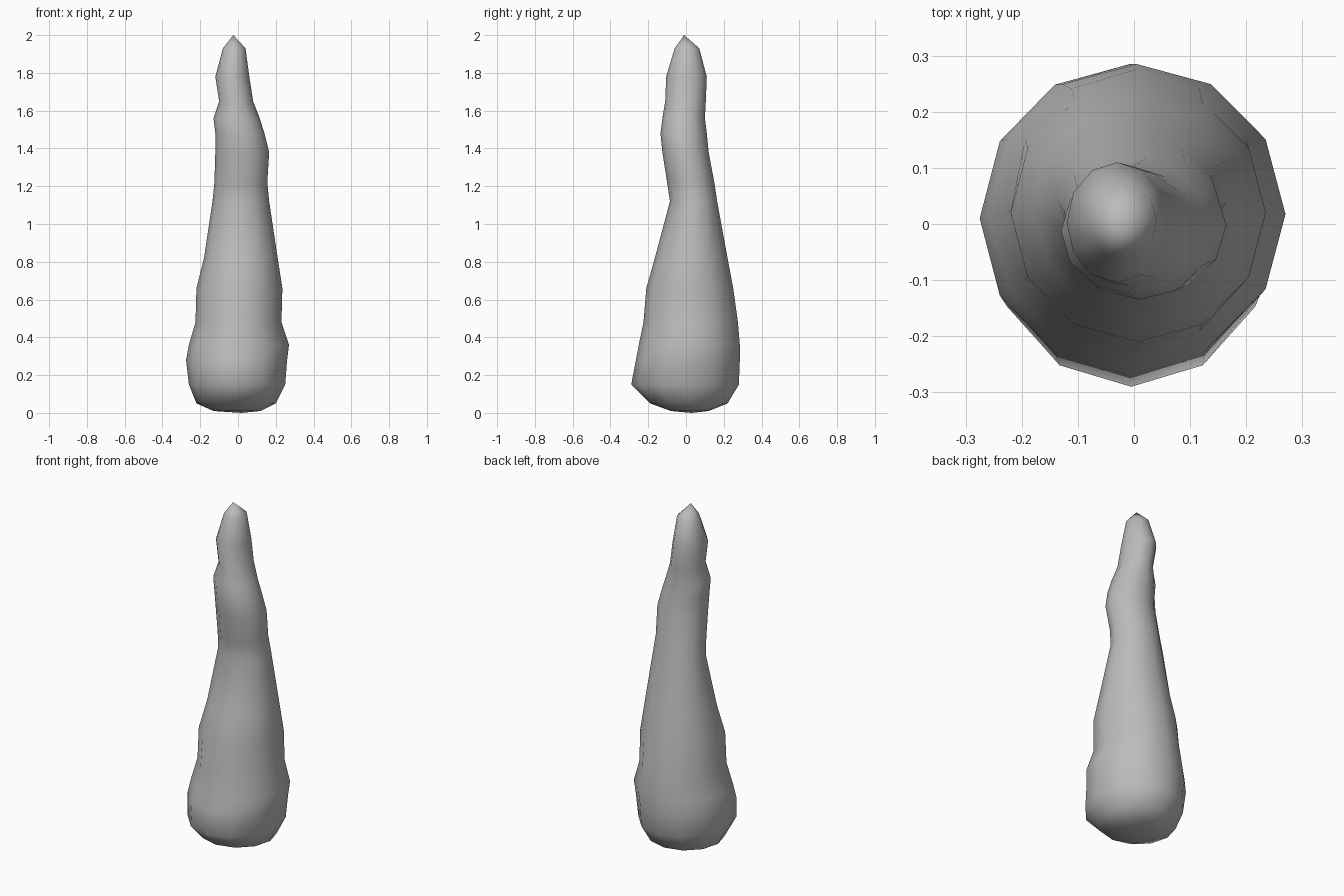
import bpy, bmesh, math

cube = bpy.data.objects.get("Cube")
if cube:
    bpy.data.objects.remove(cube)

SIDES = 12

# Cross-sections from base to tip: height, x min, x max, y min, y max
SECTIONS = [
    (0.01, -0.13, 0.12, -0.08, 0.12),
    (0.05, -0.22, 0.20, -0.19, 0.22),
    (0.15, -0.26, 0.25, -0.29, 0.28),
    (0.28, -0.275, 0.26, -0.265, 0.285),
    (0.36, -0.26, 0.27, -0.25, 0.285),
    (0.48, -0.225, 0.23, -0.225, 0.275),
    (0.66, -0.22, 0.235, -0.21, 0.25),
    (0.82, -0.18, 0.21, -0.165, 0.22),
    (1.12, -0.135, 0.165, -0.085, 0.165),
    (1.22, -0.125, 0.155, -0.10, 0.15),
    (1.38, -0.12, 0.165, -0.125, 0.12),
    (1.48, -0.12, 0.14, -0.135, 0.11),
    (1.56, -0.13, 0.115, -0.125, 0.10),
    (1.65, -0.10, 0.08, -0.11, 0.105),
    (1.78, -0.12, 0.06, -0.105, 0.11),
    (1.93, -0.08, 0.04, -0.06, 0.07),
]

# One plain stone grey
grey = bpy.data.materials.new("stone grey")
grey.use_nodes = True
colour = (0.5, 0.5, 0.5, 1)
grey.diffuse_color = colour
bsdf = grey.node_tree.nodes["Principled BSDF"]
bsdf.inputs["Base Color"].default_value = colour
bsdf.inputs["Roughness"].default_value = 0.9


def ring(bm, z, x0, x1, y0, y1):
    """Ellipse-like ring fitted to its x and y limits."""
    verts = []
    for i in range(SIDES):
        a = math.tau * i / SIDES
        x = (x0 + x1) / 2 + (x1 - x0) / 2 * math.cos(a)
        y = (y0 + y1) / 2 + (y1 - y0) / 2 * math.sin(a)
        verts.append(bm.verts.new((x, y, z)))
    return verts


# Lumpy tapering spire, lofted through the sections
bm = bmesh.new()
rings = [ring(bm, *s) for s in SECTIONS]
for low, high in zip(rings, rings[1:]):
    for i in range(SIDES):
        j = (i + 1) % SIDES
        bm.faces.new((low[i], low[j], high[j], high[i]))

# Rounded tip and shallow base
tip = bm.verts.new((-0.025, -0.01, 2))
foot = bm.verts.new((0.02, 0.03, 0))
for i in range(SIDES):
    j = (i + 1) % SIDES
    bm.faces.new((rings[-1][i], rings[-1][j], tip))
    bm.faces.new((rings[0][j], rings[0][i], foot))
bmesh.ops.recalc_face_normals(bm, faces=bm.faces)

mesh = bpy.data.meshes.new("rock_spire")
bm.to_mesh(mesh)
bm.free()
mesh.materials.append(grey)
mesh.shade_smooth()
spire = bpy.data.objects.new("rock_spire", mesh)
bpy.context.collection.objects.link(spire)
